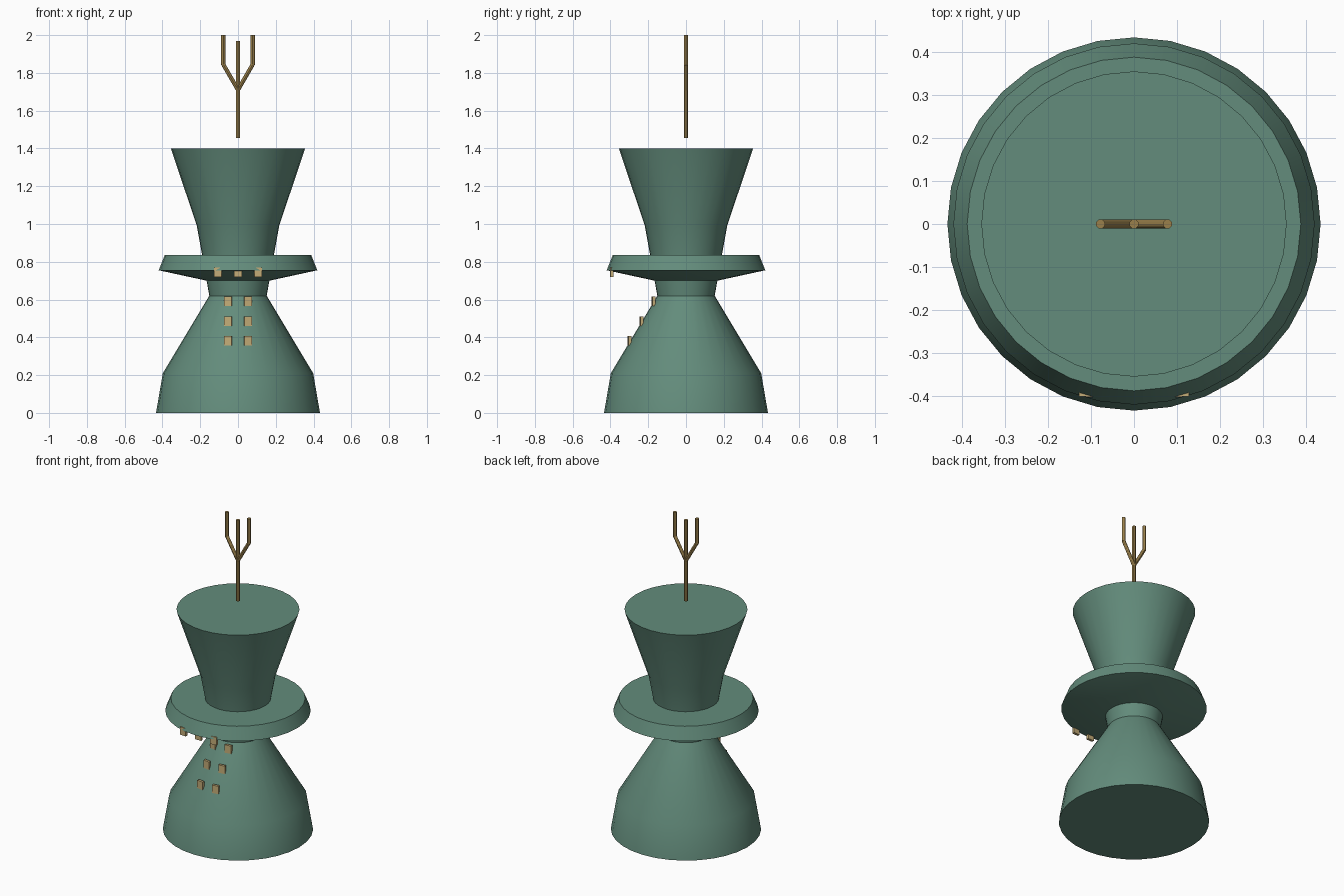
import bpy, bmesh, math
from mathutils import Vector

if "Cube" in bpy.data.objects:
    bpy.data.objects.remove(bpy.data.objects["Cube"])


def material(name, rgb):
    m = bpy.data.materials.new(name)
    m.diffuse_color = (*rgb, 1.0)
    m.use_nodes = True
    m.node_tree.nodes["Principled BSDF"].inputs["Base Color"].default_value = m.diffuse_color
    return m


GREEN = material("sage_green", (0.125, 0.262, 0.20))
BRASS = material("brass", (0.32, 0.215, 0.07))
SAND = material("sand_yellow", (0.56, 0.42, 0.19))


def finish(name, bm, mat):
    bmesh.ops.recalc_face_normals(bm, faces=bm.faces)
    me = bpy.data.meshes.new(name)
    bm.to_mesh(me)
    bm.free()
    me.materials.append(mat)
    ob = bpy.data.objects.new(name, me)
    bpy.context.collection.objects.link(ob)
    bpy.ops.object.select_all(action='DESELECT')
    ob.select_set(True)
    bpy.context.view_layer.objects.active = ob
    bpy.ops.object.shade_smooth_by_angle(angle=math.radians(30))
    return ob


def lathe(name, profile, sides=32):
    """Closed turned solid from (radius, height) points."""
    bm = bmesh.new()
    rings = [[bm.verts.new((r * math.cos(a), r * math.sin(a), z))
              for a in (2 * math.pi * i / sides for i in range(sides))]
             for r, z in profile]
    for lo, hi in zip(rings, rings[1:]):
        for i in range(sides):
            j = (i + 1) % sides
            bm.faces.new((lo[i], lo[j], hi[j], hi[i]))
    bm.faces.new(rings[0])
    bm.faces.new(rings[-1])
    return finish(name, bm, GREEN)


def rod(name, start, end, radius=0.011):
    start, end = Vector(start), Vector(end)
    axis = end - start
    bm = bmesh.new()
    bmesh.ops.create_cone(bm, cap_ends=True, segments=12, radius1=radius,
                          radius2=radius, depth=axis.length)
    ob = finish(name, bm, BRASS)
    ob.location = (start + end) / 2
    ob.rotation_euler = axis.to_track_quat('Z', 'Y').to_euler()


def window(name, x, y, z, turn):
    bm = bmesh.new()
    bmesh.ops.create_cube(bm, size=1)
    bmesh.ops.scale(bm, vec=(0.042, 0.016, 0.05), verts=bm.verts)
    ob = finish(name, bm, SAND)
    ob.location = (x, y, z)
    ob.rotation_euler.z = turn


# Tower body, stacked from the ground up
lathe("flared_base", [(0.434, 0), (0.398, 0.21), (0.152, 0.62)])
lathe("neck", [(0.152, 0.62), (0.166, 0.70)])
lathe("deck", [(0.166, 0.70), (0.42, 0.755), (0.388, 0.835)])
lathe("funnel", [(0.19, 0.835), (0.218, 0.99), (0.355, 1.40)])

# Floating three-pronged mast
rod("mast", (0, 0, 1.455), (0, 0, 1.97))
for side, s in (("left", -1), ("right", 1)):
    rod(f"{side}_branch", (0, 0, 1.71), (s * 0.078, 0, 1.845))
    rod(f"{side}_prong", (s * 0.078, 0, 1.842), (s * 0.078, 0, 2.0))

# Paired windows up the base
for row, (y, z) in enumerate(((-0.299, 0.382), (-0.235, 0.486), (-0.172, 0.59))):
    for side, s in (("left", -1), ("right", 1)):
        window(f"{side}_window_{row + 1}", s * 0.053, y, z, s * 0.14)

# Windows under the deck rim
for i in (-1, 0, 1):
    window(f"deck_window_{i + 2}", i * 0.107, -0.394, 0.745, i * 0.05)
